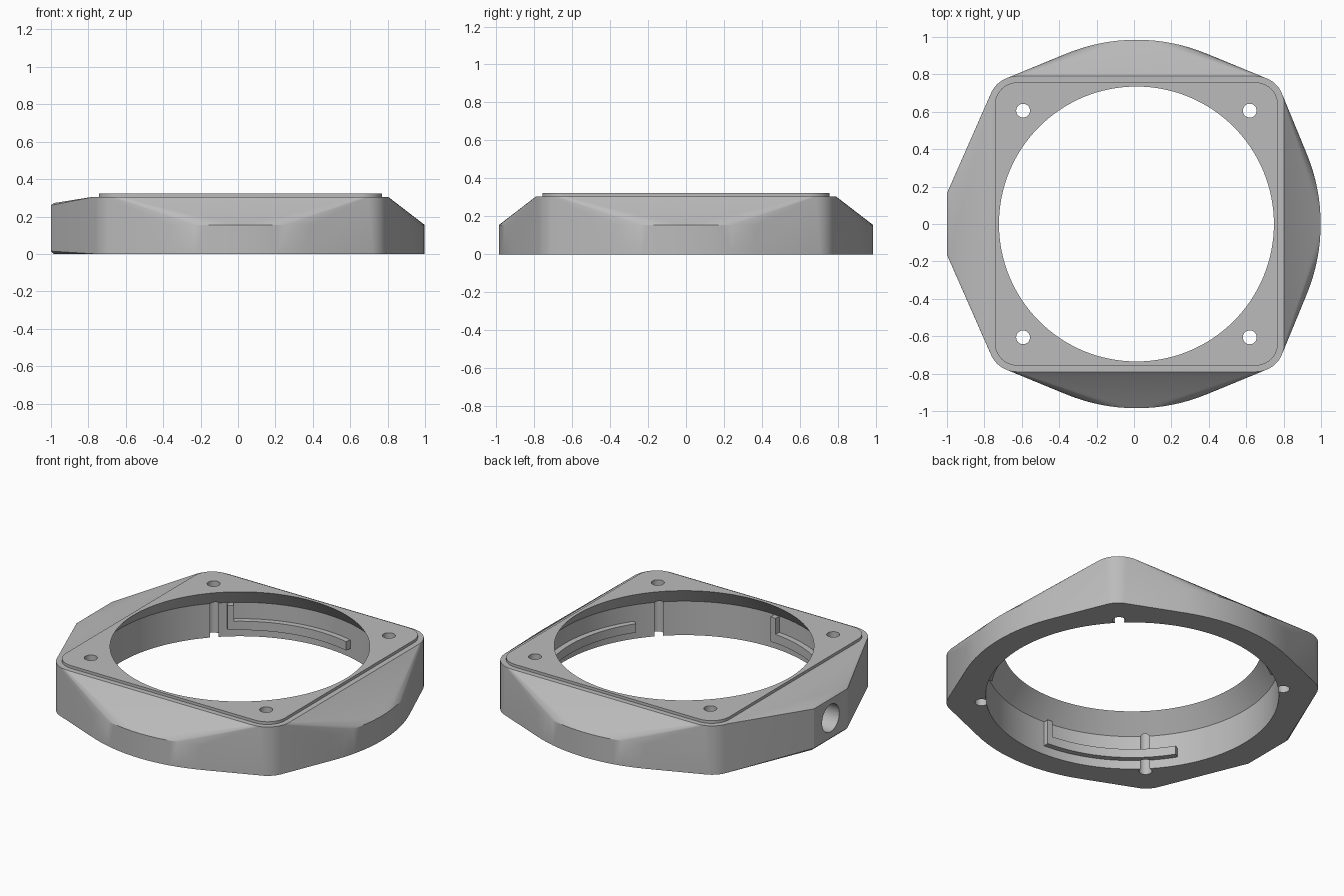
import bpy, bmesh
from math import cos, sin, pi, radians
from mathutils import Vector

if "Cube" in bpy.data.objects:
    bpy.data.objects.remove(bpy.data.objects["Cube"])

CX = 0.013          # axis of the bore
HEIGHT = 0.322

grey = bpy.data.materials.new("plain grey")
grey.use_nodes = True
grey.diffuse_color = (0.5, 0.5, 0.5, 1)
grey.node_tree.nodes["Principled BSDF"].inputs["Base Color"].default_value = (0.5, 0.5, 0.5, 1)


def finish(name, bm):
    bmesh.ops.recalc_face_normals(bm, faces=bm.faces)
    mesh = bpy.data.meshes.new(name)
    bm.to_mesh(mesh)
    bm.free()
    mesh.materials.append(grey)
    obj = bpy.data.objects.new(name, mesh)
    bpy.context.collection.objects.link(obj)
    return obj


def circle(r, n=128, x=CX, y=0.0):
    return [(x + r * cos(2 * pi * i / n), y + r * sin(2 * pi * i / n)) for i in range(n)]


def rounded_square(half, r, steps=10):
    pts = []
    for q in range(4):
        a0 = q * pi / 2
        sx, sy = (1, -1, -1, 1)[q], (1, 1, -1, -1)[q]
        for i in range(steps + 1):
            a = a0 + i / steps * pi / 2
            pts.append((CX + sx * (half - r) + r * cos(a), sy * (half - r) + r * sin(a)))
    return pts


def loft(name, layers):
    """Closed solid through (outline, z) layers with equal point counts."""
    bm = bmesh.new()
    rings = [[bm.verts.new((x, y, z)) for x, y in pts] for pts, z in layers]
    n = len(rings[0])
    for a, b in zip(rings, rings[1:]):
        for i in range(n):
            j = (i + 1) % n
            bm.faces.new((a[i], a[j], b[j], b[i]))
    bm.faces.new(rings[0])
    bm.faces.new(rings[-1])
    return finish(name, bm)


def boolean(target, tool, operation):
    mod = target.modifiers.new("cut", 'BOOLEAN')
    mod.operation = operation
    mod.solver = 'EXACT'
    mod.object = tool
    bpy.context.view_layer.objects.active = target
    bpy.ops.object.modifier_apply(modifier=mod.name)


def shade(obj, angle):
    bpy.ops.object.select_all(action='DESELECT')
    obj.select_set(True)
    bpy.context.view_layer.objects.active = obj
    bpy.ops.object.shade_smooth_by_angle(angle=radians(angle))


# Body: hull of a low disc, a taller rounded square and a flat side boss
bm = bmesh.new()
for outline, top in ((circle(0.985), 0.155), (rounded_square(0.79, 0.15), 0.305)):
    for x, y in outline:
        for z in (0, top):
            bm.verts.new((x, y, z))
for y in (-0.165, 0.165):
    for x, z in ((-0.985, 0), (-1, 0.015), (-1, 0.26), (-0.985, 0.272)):
        bm.verts.new((x, y, z))
hull = bmesh.ops.convex_hull(bm, input=bm.verts)
bmesh.ops.delete(bm, geom=[v for v in bm.verts if not v.link_faces], context='VERTS')
bmesh.ops.dissolve_limit(bm, angle_limit=radians(0.2), verts=bm.verts, edges=bm.edges)
body = finish("ring_body", bm)

# Raised square pad on top
pad = loft("top_pad", [(rounded_square(0.757, 0.12), z) for z in (0.25, HEIGHT)])
boolean(body, pad, 'UNION')

# Bore: straight below, tapering inwards to the top opening
bore = loft("bore_cutter", [(circle(0.83), -0.1), (circle(0.83), 0.212),
                            (circle(0.735), HEIGHT), (circle(0.735), 0.5)])
boolean(body, bore, 'DIFFERENCE')

# Blind round port in the flat side
port = loft("port_cutter", [(circle(0.085, 48, 0, 0), z) for z in (-0.12, 0.12)])
port.rotation_euler = (0, pi / 2, 0)
port.location = (-0.99, 0, 0.14)
bpy.context.view_layer.update()
boolean(body, port, 'DIFFERENCE')


# Locking ribs inside the bore: an arc with an upright stop at one end
def arc_block(name, start, end, z0, z1, r0=0.795, r1=0.834):
    steps = max(2, round((end - start) / 3))
    angles = [radians(start + (end - start) * i / steps) for i in range(steps + 1)]
    outline = [(CX + r0 * cos(a), r0 * sin(a)) for a in angles]
    outline += [(CX + r1 * cos(a), r1 * sin(a)) for a in reversed(angles)]
    return loft(name, [(outline, z0), (outline, z1)])


ribs = []
for number, (start, end) in enumerate(((76, 130), (212, 267), (325, 380)), 1):
    rib = arc_block(f"locking_rib_{number}", start, end, 0.055, 0.11)
    stop = arc_block("rib_stop", end - 2.5, end, 0.055, 0.21)
    boolean(rib, stop, 'UNION')
    bpy.data.objects.remove(stop)
    ribs.append(rib)

# Screw holes at the four corners
for sx in (-1, 1):
    for sy in (-1, 1):
        drill = loft("drill", [(circle(0.037, 32, CX + sx * 0.606, sy * 0.606), z) for z in (-0.1, 0.5)])
        for part in [body] + ribs:
            boolean(part, drill, 'DIFFERENCE')
        bpy.data.objects.remove(drill)

for tool in (pad, bore, port):
    bpy.data.objects.remove(tool)
for part in [body] + ribs:
    shade(part, 20)
